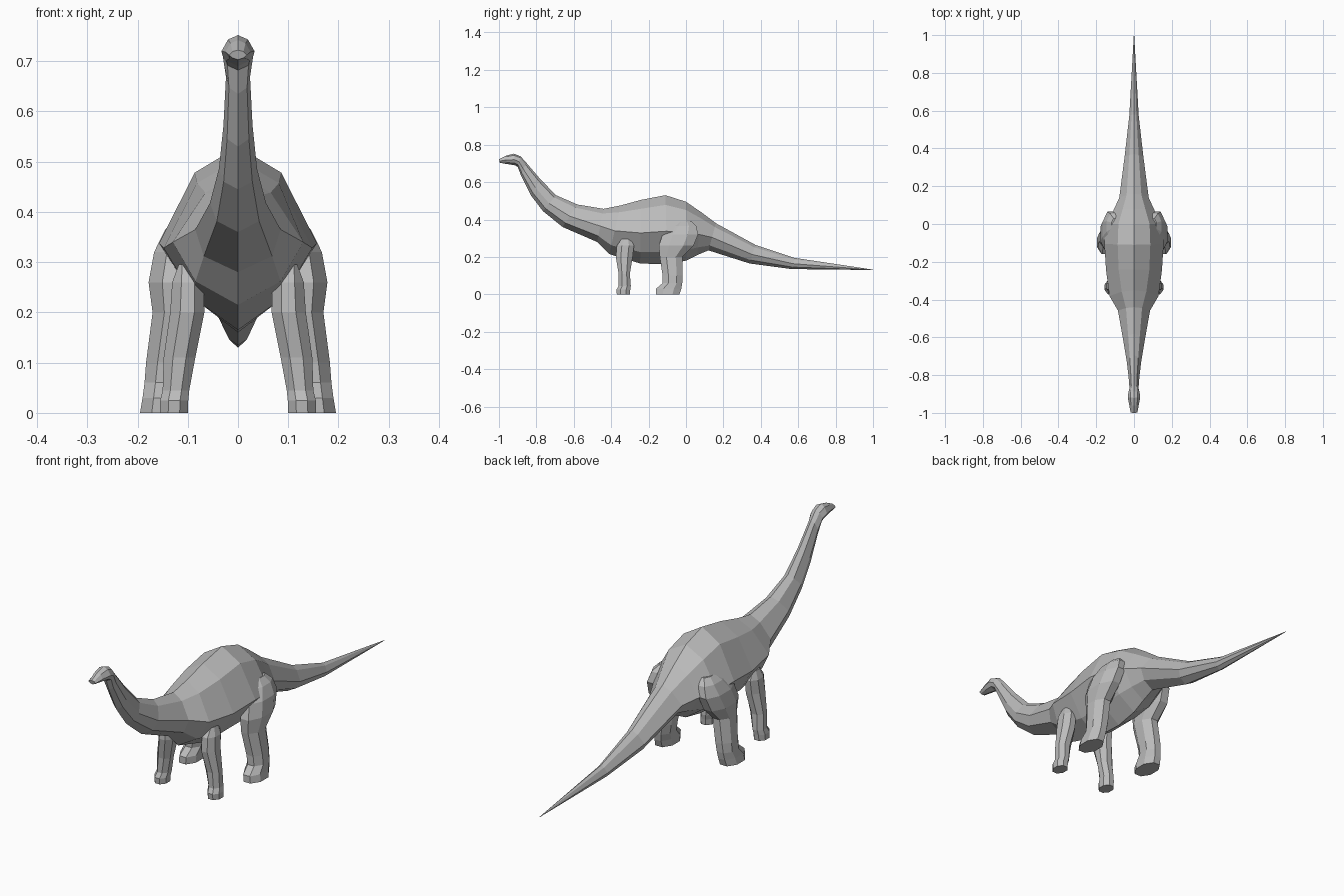
import bpy, bmesh, math
from mathutils import Vector

cube = bpy.data.objects.get("Cube")
if cube:
    bpy.data.objects.remove(cube, do_unlink=True)

grey = bpy.data.materials.new("stone grey")
grey.use_nodes = True
colour = (0.5, 0.5, 0.5, 1)
grey.diffuse_color = colour
grey.node_tree.nodes["Principled BSDF"].inputs["Base Color"].default_value = colour


def loft(name, rings, mirror=False):
    """Join equal rings of points into a closed, flat-shaded skin."""
    bm = bmesh.new()
    loops = [[bm.verts.new(p) for p in ring] for ring in rings]
    n = len(loops[0])
    for a, b in zip(loops, loops[1:]):
        for i in range(n):
            j = (i + 1) % n
            bm.faces.new((a[i], a[j], b[j], b[i]))
    bm.faces.new(loops[0])
    bm.faces.new(loops[-1])
    bmesh.ops.recalc_face_normals(bm, faces=bm.faces)
    mesh = bpy.data.meshes.new(name)
    bm.to_mesh(mesh)
    bm.free()
    mesh.materials.append(grey)
    obj = bpy.data.objects.new(name, mesh)
    bpy.context.collection.objects.link(obj)
    if mirror:
        obj.modifiers.new("Mirror", 'MIRROR')
    return obj


def body_ring(top_y, top_z, low_y, low_z, width, upper, lower):
    """Eight-sided slice from spine to belly; upper and lower scale the shoulders."""
    top, low = Vector((0, top_y, top_z)), Vector((0, low_y, low_z))
    half = [(0, 0), (lower, 0.18), (1, 0.48), (upper, 0.86), (0, 1)]
    full = half + [(-x, t) for x, t in half[3:0:-1]]
    return [low.lerp(top, t) + Vector((x * width, 0, 0)) for x, t in full]


# Head, neck, trunk and tail: spine y z, belly y z, half width, shoulders
body = [
    (-1.0, .722, -.995, .703, .018, .6, .6),
    (-.96, .742, -.96, .697, .025, .6, .7),
    (-.92, .752, -.915, .690, .033, .6, .7),
    (-.885, .738, -.90, .682, .030, .6, .7),
    (-.855, .705, -.882, .635, .024, .6, .75),
    (-.78, .617, -.83, .53, .029, .6, .75),
    (-.695, .53, -.765, .445, .038, .6, .75),
    (-.58, .48, -.66, .36, .056, .55, .75),
    (-.44, .457, -.475, .28, .085, .5, .8),
    (-.35, .475, -.41, .215, .13, .5, .65),
    (-.24, .505, -.245, .165, .148, .55, .58),
    (-.11, .53, -.10, .16, .157, .55, .55),
    (0, .495, 0, .18, .15, .55, .55),
    (.08, .44, .06, .21, .11, .55, .6),
    (.16, .38, .12, .235, .078, .5, .65),
    (.37, .265, .34, .165, .05, .5, .7),
    (.58, .195, .565, .135, .025, .5, .7),
    (1.0, .132, 1.0, .13, .001, .5, .7),
]
loft("body", [body_ring(*r) for r in body])


def leg_ring(z, y0, y1, x0, x1):
    """Eight-sided level slice of a leg inside the given box."""
    k = 1 / math.cos(math.pi / 8)
    angles = [math.pi / 8 + i * math.pi / 4 for i in range(8)]
    return [((x0 + x1) / 2 + math.cos(a) * k * (x1 - x0) / 2,
             (y0 + y1) / 2 + math.sin(a) * k * (y1 - y0) / 2, z) for a in angles]


# Legs from sole to shoulder: height, back-to-front span, inner-to-outer span
front_leg = [
    (0, -.37, -.30, .10, .155),
    (.025, -.372, -.298, .099, .155),
    (.045, -.36, -.295, .097, .15),
    (.11, -.36, -.30, .085, .148),
    (.20, -.375, -.285, .067, .135),
    (.26, -.37, -.278, .068, .131),
    (.295, -.345, -.295, .095, .118),
]
hind_leg = [
    (0, -.16, -.035, .115, .195),
    (.03, -.16, -.025, .115, .19),
    (.06, -.125, -.02, .112, .186),
    (.10, -.125, -.018, .105, .183),
    (.20, -.14, -.02, .09, .17),
    (.26, -.145, .04, .085, .178),
    (.32, -.125, .065, .08, .167),
    (.365, -.08, .055, .08, .145),
    (.39, -.05, .03, .08, .12),
]
loft("front_legs", [leg_ring(*r) for r in front_leg], mirror=True)
loft("hind_legs", [leg_ring(*r) for r in hind_leg], mirror=True)
